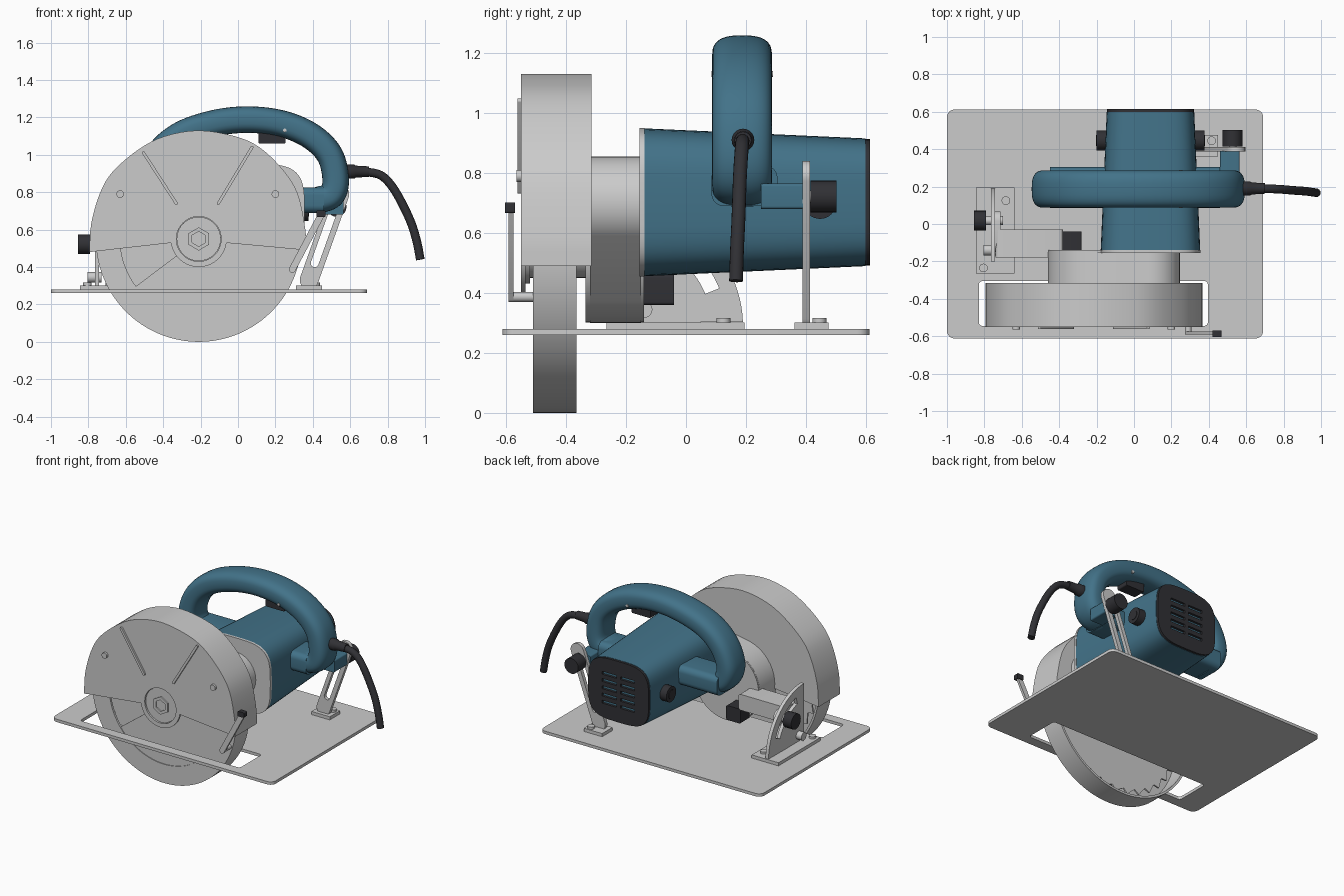
import bpy, bmesh, math
from mathutils import Matrix, Vector
from mathutils.geometry import convex_hull_2d

if "Cube" in bpy.data.objects:
    bpy.data.objects.remove(bpy.data.objects["Cube"])

blue = bpy.data.materials.new("blue_plastic")
blue.diffuse_color = (0.055, 0.17, 0.25, 1)
blue.use_nodes = True
blue.node_tree.nodes["Principled BSDF"].inputs["Base Color"].default_value = blue.diffuse_color
black = bpy.data.materials.new("black_rubber")
black.diffuse_color = (0.03, 0.03, 0.035, 1)
black.use_nodes = True
black.node_tree.nodes["Principled BSDF"].inputs["Base Color"].default_value = black.diffuse_color
AXES = {'z': Matrix(),
        'y': Matrix.Rotation(math.pi / 2, 4, 'X'),
        'x': Matrix.Rotation(math.pi / 2, 4, 'Z') @ Matrix.Rotation(math.pi / 2, 4, 'X')}


def add(name, bm, mat=None):
    bmesh.ops.remove_doubles(bm, verts=bm.verts, dist=1e-5)
    bmesh.ops.recalc_face_normals(bm, faces=bm.faces)
    me = bpy.data.meshes.new(name)
    bm.to_mesh(me)
    bm.free()
    ob = bpy.data.objects.new(name, me)
    bpy.context.collection.objects.link(ob)
    if mat:
        me.materials.append(mat)
    return ob


def plate(name, loops, axis, lo, hi, mat=None):
    """Extrude outline (first loop) with holes (others) along an axis."""
    cu = bpy.data.curves.new(name, 'CURVE')
    cu.dimensions, cu.fill_mode, cu.extrude = '2D', 'BOTH', (hi - lo) / 2
    for loop in loops:
        sp = cu.splines.new('POLY')
        sp.points.add(len(loop) - 1)
        for p, co in zip(sp.points, loop):
            p.co = (co[0], co[1], 0, 1)
        sp.use_cyclic_u = True
    tmp = bpy.data.objects.new("tmp", cu)
    me = bpy.data.meshes.new_from_object(tmp)
    shift = Vector([(lo + hi) / 2 if a == axis else 0 for a in 'xyz'])
    me.transform(Matrix.Translation(shift) @ AXES[axis])
    bm = bmesh.new()
    bm.from_mesh(me)
    bpy.data.objects.remove(tmp)
    bpy.data.curves.remove(cu)
    bpy.data.meshes.remove(me)
    return add(name, bm, mat)


def loft(name, rings, mat=None):
    bm = bmesh.new()
    vs = [[bm.verts.new(p) for p in r] for r in rings]
    n = len(vs[0])
    for a, b in zip(vs, vs[1:]):
        for i in range(n):
            bm.faces.new((a[i], a[(i + 1) % n], b[(i + 1) % n], b[i]))
    bm.faces.new(vs[0])
    bm.faces.new(vs[-1])
    return add(name, bm, mat)


def arc(cx, cy, r, a0=0, a1=360, n=48):
    full = abs(a1 - a0) == 360
    return [(cx + r * math.cos(math.radians(a0 + (a1 - a0) * i / (n if full else n - 1))),
             cy + r * math.sin(math.radians(a0 + (a1 - a0) * i / (n if full else n - 1)))) for i in range(n)]


def rect(x0, y0, x1, y1, r=0.0):
    if not r:
        return [(x0, y0), (x1, y0), (x1, y1), (x0, y1)]
    return (arc(x1 - r, y1 - r, r, 0, 90, 7) + arc(x0 + r, y1 - r, r, 90, 180, 7)
            + arc(x0 + r, y0 + r, r, 180, 270, 7) + arc(x1 - r, y0 + r, r, 270, 360, 7))


def capsule(p, q, r):
    a = math.degrees(math.atan2(q[1] - p[1], q[0] - p[0]))
    return arc(*q, r, a - 90, a + 90, 12) + arc(*p, r, a + 90, a + 270, 12)


def superellipse(a, b, e, n=48):
    f = lambda v: math.copysign(abs(v) ** (2 / e), v)
    return [(a * f(math.cos(t)), b * f(math.sin(t))) for t in (2 * math.pi * i / n for i in range(n))]


def disc(name, c, r, axis, lo, hi, mat=None, n=32):
    return plate(name, [arc(*c, r, n=n)], axis, lo, hi, mat)


def spline(pts, k=7):
    P = [Vector(p) for p in pts]
    P = [2 * P[0] - P[1]] + P + [2 * P[-1] - P[-2]]
    out = []
    for a, b, c, d in zip(P, P[1:], P[2:], P[3:]):
        for t in (i / k for i in range(k)):
            out.append(0.5 * (2 * b + (c - a) * t + (2 * a - 5 * b + 4 * c - d) * t ** 2
                              + (3 * b - a - 3 * c + d) * t ** 3))
    return out + [P[-2]]


def sweep(name, pts, section, mat):
    path = spline(pts)
    rings = []
    for i, p in enumerate(path):
        t = (path[min(i + 1, len(path) - 1)] - path[max(i - 1, 0)]).normalized()
        n = t.cross(Vector((0, 1, 0))).normalized()
        b = n.cross(t)
        rings.append([p + n * u + b * v for u, v in section])
    return loft(name, rings, mat)


BX, BZ = -0.21, 0.55          # blade axis
# base plate with blade opening
plate("base_plate", [rect(-1, -0.612, 0.69, 0.612, 0.04), rect(-0.83, -0.545, 0.395, -0.305, 0.02)], 'z', 0.26, 0.28)

# upper guard: hollow shell open at the bottom
outer = [(p.x, p.y) for p in spline([(0.365, 0.49, 0), (0.36, 0.6, 0), (0.32, 0.79, 0), (0.24, 0.92, 0), (0.115, 1.04, 0),
         (-0.02, 1.10, 0), (-0.21, 1.13, 0), (-0.39, 1.10, 0), (-0.53, 1.03, 0), (-0.67, 0.91, 0),
         (-0.74, 0.79, 0), (-0.785, 0.63, 0), (-0.795, 0.48, 0)], 4)]
inner = [(BX + (x - BX) * 0.97, 0.485 + (z - 0.485) * 0.97) for x, z in outer]
face = outer + arc(BX, BZ, 0.15, 188, 352, 24)
plate("upper_guard_front", [face, arc(BX, BZ, 0.12)], 'y', -0.55, -0.535)
plate("upper_guard_back", [face], 'y', -0.33, -0.315)
plate("upper_guard_rim", [outer + inner[::-1]], 'y', -0.55, -0.315)
for i, (p, q) in enumerate([((-0.505, 1.01), (-0.33, 0.74)), ((0.075, 1.04), (-0.105, 0.74))]):
    plate(f"guard_rib_{i}", [capsule(p, q, 0.008)], 'y', -0.562, -0.545)
for i, x in enumerate((-0.63, 0.2)):
    disc(f"guard_screw_{i}", (x, 0.79), 0.02, 'y', -0.565, -0.545)

# lower guard with wedge opening in its face
plate("lower_guard_rim", [arc(BX, BZ, 0.55, 175, 365, 64) + arc(BX, BZ, 0.535, 365, 175, 64)], 'y', -0.51, -0.365)
plate("lower_guard_face_ring", [arc(BX, BZ, 0.55, 175, 365, 64) + arc(BX, BZ, 0.42, 365, 175, 64)], 'y', -0.51, -0.495)
plate("lower_guard_face", [arc(BX, BZ, 0.43, 217, 365, 48) + arc(BX, BZ, 0.1, 365, 217, 24)], 'y', -0.505, -0.49)

# blade, arbor and bolt
teeth = [(BX + r * math.cos(a), BZ + r * math.sin(a))
         for k in range(32) for r, a in ((0.5, k * math.pi / 16), (0.465, k * math.pi / 16 + 0.05))]
plate("blade", [teeth], 'y', -0.44, -0.43)
disc("arbor", (BX, BZ), 0.1, 'y', -0.535, -0.32)
disc("blade_flange", (BX, BZ), 0.118, 'y', -0.54, -0.52)
plate("blade_bolt", [arc(BX, BZ, 0.062, 30, 390, 6), arc(BX, BZ, 0.04, 30, 390, 6)], 'y', -0.55, -0.53)

# guard lever
plate("lever", [capsule((0.29, 0.387), (0.44, 0.67), 0.018)], 'y', -0.592, -0.575)
disc("lever_pivot", (0.29, 0.387), 0.017, 'y', -0.59, -0.43)
plate("lever_grip", [rect(0.42, 0.667, 0.468, 0.702, 0.006)], 'y', -0.604, -0.57, black)

# gear case
hull = arc(BX, BZ, 0.25) + arc(0.09, 0.70, 0.155)
plate("gear_case", [[hull[i] for i in convex_hull_2d([Vector(p) for p in hull])]], 'y', -0.32, -0.15)
disc("gear_case_boss", (BX, BZ), 0.249, 'y', -0.335, -0.14, n=48)
plate("lock_block", [rect(-0.39, 0.36, -0.28, 0.46, 0.01)], 'y', -0.14, -0.04, black)

# motor housing, front collar and vented end cap
MX, MZ = 0.088, 0.7025


def motor_ring(y, a, b):
    return [(MX + u, y, MZ + v) for u, v in superellipse(a, b, 3.6)]


loft("motor_housing", [motor_ring(-0.14, 0.266, 0.2465), motor_ring(0.598, 0.234, 0.213)], blue)
loft("motor_collar", [motor_ring(-0.155, 0.268, 0.248), motor_ring(-0.138, 0.268, 0.248)])
vents = [rect(MX + x - 0.055, MZ - 0.11 + i * 0.05, MX + x + 0.055, MZ - 0.09 + i * 0.05)
         for x in (-0.07, 0.07) for i in range(5)]
plate("end_cap", [[(MX + u, MZ + v) for u, v in superellipse(0.232, 0.211, 3.6)]] + vents, 'y', 0.595, 0.614, black)
for s in (-1, 1):
    x = MX + s * 0.255
    disc("brush_cap_" + ("left" if s < 0 else "right"), (0.447, 0.70), 0.053, 'x', x - 0.033, x + 0.033, black)
    disc("brush_slot_" + ("left" if s < 0 else "right"), (0.447, 0.70), 0.03, 'x', x - 0.036, x + 0.036, black)

# handle loop and the arms joining it to the motor
sweep("handle", [(x, 0.187, z) for x, z in
      [(-0.38, 0.75), (-0.45, 0.785), (-0.475, 0.88), (-0.42, 1.01), (-0.30, 1.11), (-0.12, 1.17), (0.06, 1.188),
       (0.24, 1.165), (0.39, 1.10), (0.49, 1.0), (0.522, 0.87), (0.50, 0.785), (0.42, 0.755)]],
      superellipse(0.071, 0.1, 2.8, 32), blue)
for name, x0, x1 in (("left", -0.45, -0.1), ("right", 0.28, 0.46)):
    plate("handle_arm_" + name, [rect(0.085, 0.69, 0.305, 0.825, 0.04)], 'x', x0, x1, blue)
plate("trigger", [rect(0.11, 1.06, 0.255, 1.14, 0.008)], 'y', 0.145, 0.23, black)
disc("lock_button", (0.25, 1.13), 0.01, 'y', 0.085, 0.29, n=12)

# power cord
sweep("cord", [(0.62, 0.19, 0.91), (0.73, 0.188, 0.902), (0.79, 0.185, 0.87), (0.85, 0.18, 0.79), (0.92, 0.175, 0.65),
      (0.955, 0.17, 0.54), (0.975, 0.167, 0.44)], superellipse(0.023, 0.023, 2, 16), black)
loft("cord_relief", [[(x, 0.19 + u, 0.91 + v) for u, v in superellipse(r, r, 2, 20)]
     for x, r in ((0.57, 0.038), (0.62, 0.038), (0.63, 0.032), (0.70, 0.028))], black)

# rear depth strap, bracket and knob
plate("depth_strap", [capsule((0.38, 0.33), (0.545, 0.79), 0.05), capsule((0.41, 0.42), (0.53, 0.755), 0.021)],
      'y', 0.388, 0.413)
plate("depth_foot", [rect(0.31, 0.362, 0.45, 0.475)], 'z', 0.275, 0.302)
disc("depth_foot_screw", (0.415, 0.445), 0.023, 'z', 0.30, 0.317, n=20)
plate("depth_bracket", [rect(0.46, 0.68, 0.565, 0.765, 0.01)], 'y', 0.25, 0.39, blue)
disc("depth_knob", (0.527, 0.722), 0.053, 'y', 0.415, 0.502, black, 24)
disc("depth_bolt", (0.527, 0.722), 0.02, 'y', 0.38, 0.43, n=16)

# bevel quadrant, foot, arm and knob
plate("bevel_foot", [rect(-0.845, -0.265, -0.64, 0.195)], 'z', 0.275, 0.302)
plate("bevel_quadrant", [[(-0.2, 0.3)] + arc(-0.2, 0.29, 0.39, 2, 90, 24),
      arc(-0.2, 0.29, 0.335, 22, 75, 20) + arc(-0.2, 0.29, 0.285, 75, 22, 20)], 'x', -0.765, -0.742)
disc("bevel_knob", (0.018, 0.522), 0.053, 'x', -0.855, -0.79, black, 24)
disc("bevel_bolt", (0.018, 0.522), 0.024, 'x', -0.80, -0.70, n=16)
disc("bevel_pivot", (-0.14, 0.345), 0.028, 'x', -0.805, -0.73, n=20)
plate("bevel_arm", [rect(-0.76 + 0.02, 0.46, -0.38, 0.57, 0.02)], 'y', -0.18, -0.03)
plate("bevel_arm_tab", [capsule((-0.1, 0.515), (0.018, 0.522), 0.05)], 'x', -0.742, -0.715)
for i, c in enumerate([(-0.685, 0.125), (-0.805, -0.235)]):
    disc(f"bevel_foot_screw_{i}", c, 0.023, 'z', 0.30, 0.317, n=20)

# smooth shading with sharp edges
for ob in bpy.context.collection.objects:
    ob.select_set(True)
    bpy.context.view_layer.objects.active = ob
bpy.ops.object.shade_smooth_by_angle(angle=math.radians(32))
